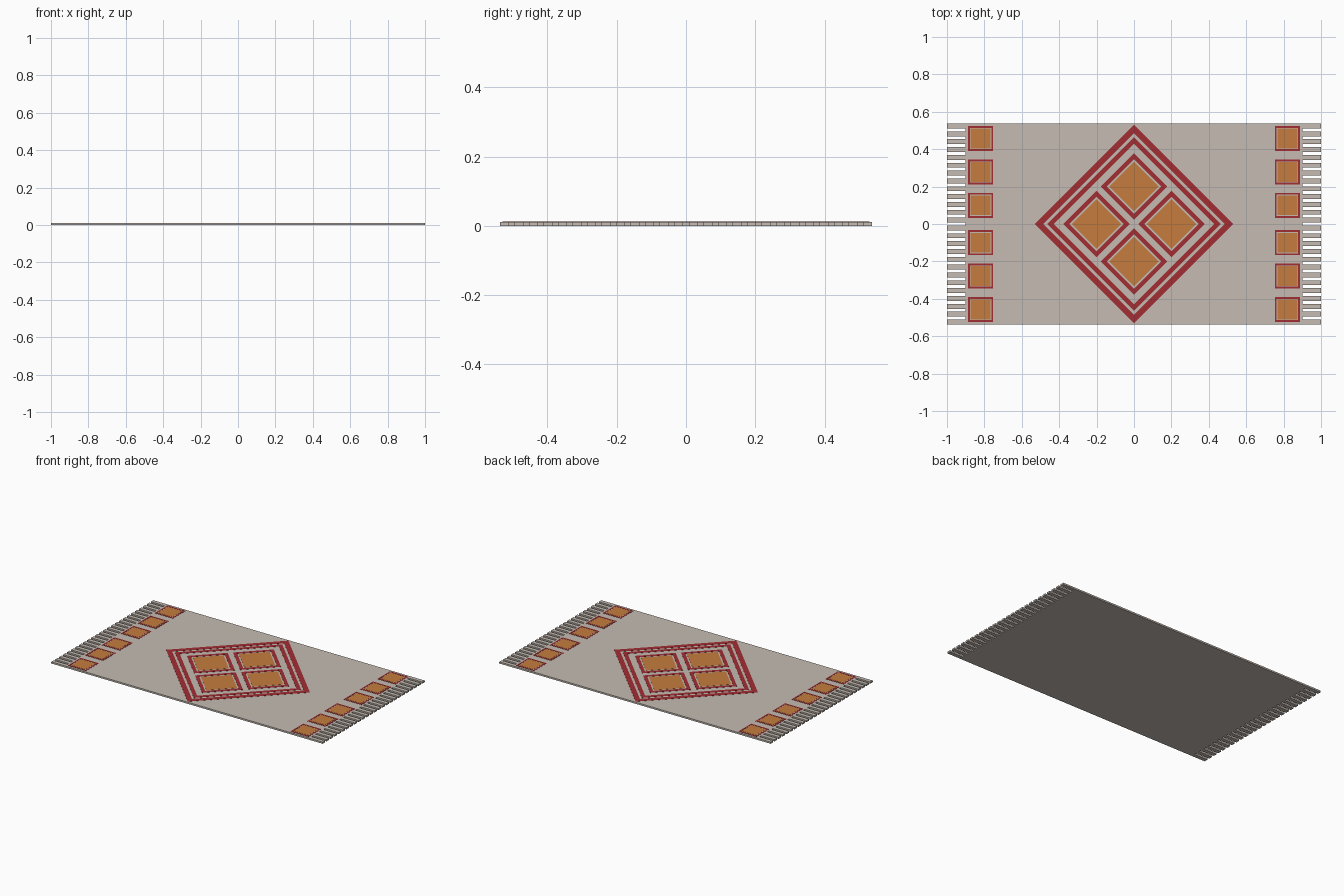
import bpy, math

if "Cube" in bpy.data.objects:
    bpy.data.objects.remove(bpy.data.objects["Cube"])

HALF_Y, BODY_X, TOP, PLATE = 0.537, 0.9, 0.0105, 0.0015

def material(name, rgb):
    m = bpy.data.materials.new(name)
    m.diffuse_color = (*rgb, 1)
    m.use_nodes = True
    m.node_tree.nodes["Principled BSDF"].inputs["Base Color"].default_value = m.diffuse_color
    return m

beige = material("beige_wool", (0.56, 0.50, 0.45))
red = material("deep_red", (0.36, 0.026, 0.032))
orange = material("burnt_orange", (0.56, 0.20, 0.048))

def make(name, verts, faces, mat):
    me = bpy.data.meshes.new(name)
    me.from_pydata(verts, [], faces)
    me.materials.append(mat)
    ob = bpy.data.objects.new(name, me)
    bpy.context.collection.objects.link(ob)
    return ob

def prism(name, outline, z0, z1, mat):
    n = len(outline)
    v = [(x, y, z) for z in (z0, z1) for x, y in outline]
    f = [tuple(reversed(range(n))), tuple(range(n, 2 * n))]
    f += [(i, (i + 1) % n, n + (i + 1) % n, n + i) for i in range(n)]
    return make(name, v, f, mat)

def square(cx, cy, r, turn):
    # turn = 0 gives a diamond of half-diagonal r, pi/4 an upright square of half-side r
    k = r if turn == 0 else r * math.sqrt(2)
    return [(cx + k * math.cos(turn + i * math.pi / 2),
             cy + k * math.sin(turn + i * math.pi / 2)) for i in range(4)]

def ring(name, cx, cy, r_out, r_in, turn, mat):
    loops = [(r_out, TOP), (r_out, TOP + PLATE), (r_in, TOP + PLATE), (r_in, TOP)]
    v = [(x, y, z) for r, z in loops for x, y in square(cx, cy, r, turn)]
    f = [(a * 4 + i, a * 4 + (i + 1) % 4, (a + 1) % 4 * 4 + (i + 1) % 4, (a + 1) % 4 * 4 + i)
         for a in range(4) for i in range(4)]
    return make(name, v, f, mat)

def tile(name, cx, cy, r_out, r_in, r_fill, turn):
    ring(name + "_border", cx, cy, r_out, r_in, turn, red)
    prism(name + "_fill", square(cx, cy, r_fill, turn), TOP, TOP + PLATE, orange)

# Woven body with fringe, one outline with slots cut into both ends
STRANDS, SLOT = 26, 0.016
pitch = (2 * HALF_Y + SLOT) / STRANDS
right_end = []
for i in range(STRANDS):
    y0 = -HALF_Y + i * pitch
    y1 = y0 + pitch - SLOT
    if i:
        right_end.append((BODY_X, y0))
    right_end += [(1, y0), (1, y1)]
    if i < STRANDS - 1:
        right_end.append((BODY_X, y1))
prism("rug_body", right_end + [(-x, -y) for x, y in right_end], 0, TOP + 0.0005, beige)

# Central medallion: two rings and four diamonds
ring("medallion_outer_ring", 0, 0, 0.53, 0.485, 0, red)
ring("medallion_inner_ring", 0, 0, 0.465, 0.43, 0, red)
for i in range(4):
    a = i * math.pi / 2
    tile(f"diamond_{i}", 0.2 * math.cos(a), 0.2 * math.sin(a), 0.177, 0.146, 0.133, 0)

# Rows of squares along both ends
for sx in (-1, 1):
    for sy in (-1, 1):
        for i, y in enumerate((0.1, 0.278, 0.457)):
            tile(f"end_square_{sx}_{sy}_{i}", sx * 0.82, sy * y, 0.067, 0.057, 0.053, math.pi / 4)
